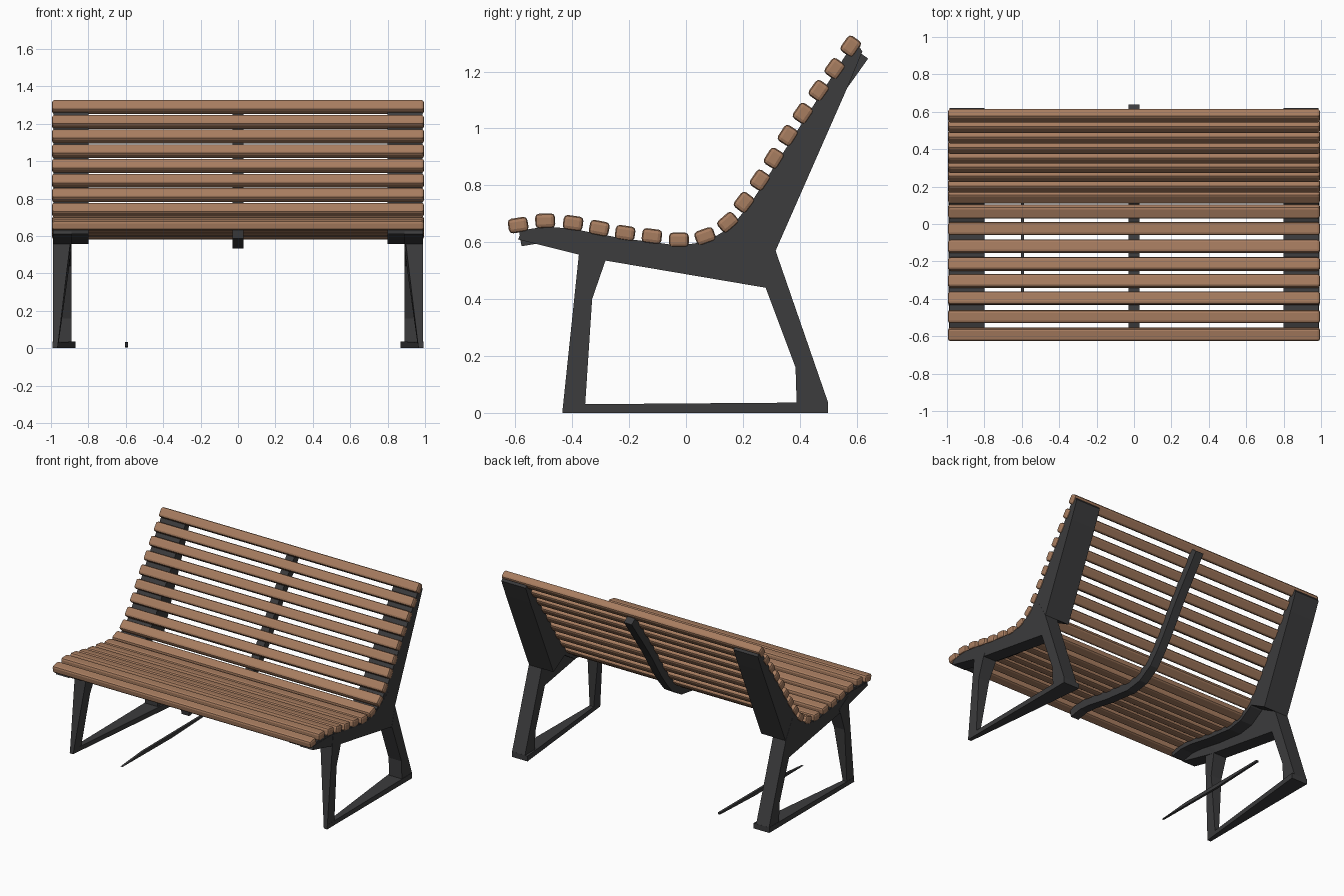
import bpy, bmesh, math
from mathutils import Vector

if "Cube" in bpy.data.objects:
    bpy.data.objects.remove(bpy.data.objects["Cube"])


def material(name, color):
    m = bpy.data.materials.new(name)
    m.diffuse_color = (*color, 1)
    m.use_nodes = True
    m.node_tree.nodes["Principled BSDF"].inputs["Base Color"].default_value = m.diffuse_color
    return m


WOOD = material("warm wood", (0.39, 0.205, 0.117))
METAL = material("charcoal metal", (0.045, 0.045, 0.047))

# Slat centres (y, z) along the seat and up the back
PATH = [Vector(p) for p in (
    (-0.59, 0.66), (-0.495, 0.675), (-0.397, 0.667), (-0.305, 0.649), (-0.214, 0.632),
    (-0.12, 0.621), (-0.025, 0.608), (0.067, 0.621), (0.147, 0.67), (0.204, 0.74),
    (0.26, 0.818), (0.309, 0.895), (0.358, 0.975), (0.411, 1.053), (0.467, 1.133),
    (0.523, 1.21), (0.579, 1.289))]


def tangent(i):
    a, b = PATH[max(i - 1, 0)], PATH[min(i + 1, len(PATH) - 1)]
    return (b - a).normalized()


def prism(name, pts, x_out, mat, side=1, bevel=0.0):
    """Close a (y, z, inner x) outline against the plane x_out."""
    bm = bmesh.new()
    inner = [bm.verts.new((side * x, y, z)) for y, z, x in pts]
    outer = [bm.verts.new((side * x_out, y, z)) for y, z, x in pts]
    bm.faces.new(inner)
    bm.faces.new(outer[::-1])
    n = len(pts)
    for i in range(n):
        j = (i + 1) % n
        bm.faces.new((inner[j], inner[i], outer[i], outer[j]))
    bmesh.ops.recalc_face_normals(bm, faces=bm.faces)
    me = bpy.data.meshes.new(name)
    bm.to_mesh(me)
    bm.free()
    me.materials.append(mat)
    ob = bpy.data.objects.new(name, me)
    bpy.context.collection.objects.link(ob)
    if bevel:
        mod = ob.modifiers.new("soft edges", "BEVEL")
        mod.width = bevel
        mod.segments = 2
    return ob


def ribbon(first, last, near, far, x):
    """Outline of a strip running beneath the slats."""
    top, low = [], []
    for i in range(first, last):
        t = tangent(i)
        n = Vector((t.y, -t.x))
        top.append((*(PATH[i] + n * near), x))
        low.append((*(PATH[i] + n * far), x))
    return top + low[::-1]


# Wooden slats with rounded edges
for i, c in enumerate(PATH):
    t = tangent(i)
    n = Vector((-t.y, t.x))
    w, h = (0.035, 0.026) if i < 9 else (0.033, 0.028)
    pts = [(*(c + t * a * w + n * b * h), -0.995)
           for a, b in ((-1, -1), (1, -1), (1, 1), (-1, 1))]
    kind = "seat" if i < 9 else "back"
    prism(f"{kind}_slat_{i + 1}", pts, 0.995, WOOD, bevel=0.014)

# Side frames
SEAT_BEAM = [(-0.59, 0.61), (-0.58, 0.635), (-0.40, 0.638), (-0.2, 0.608), (-0.02, 0.582),
             (0.08, 0.595), (0.17, 0.65), (0.24, 0.70), (0.315, 0.57), (0.28, 0.44),
             (-0.28, 0.535), (-0.37, 0.555)]
REAR_LEG = [(0.28, 0.44), (0.315, 0.57), (0.5, 0.035), (0.5, 0.0), (0.39, 0.0), (0.385, 0.16)]
UPRIGHT = [(0.17, 0.65), (0.22, 0.725), (0.595, 1.31), (0.62, 1.27), (0.57, 1.15), (0.315, 0.57)]
FRONT_LEG = [(-0.37, 0.62, 0.89), (-0.27, 0.56, 0.89), (-0.285, 0.53, 0.89),
             (-0.33, 0.4, 0.907), (-0.355, 0.02, 0.96), (-0.435, 0.0, 0.965)]
FLOOR_BAR = [(-0.435, 0.0, 0.965), (0.5, 0.0, 0.87), (0.5, 0.037, 0.87), (-0.43, 0.03, 0.965)]

for side, word in ((-1, "left"), (1, "right")):
    prism(f"{word}_seat_beam", [(*p, 0.89) for p in SEAT_BEAM], 0.988, METAL, side)
    prism(f"{word}_rear_leg", [(*p, 0.89) for p in REAR_LEG], 0.989, METAL, side)
    prism(f"{word}_back_upright", [(*p, 0.80) for p in UPRIGHT], 0.987, METAL, side)
    prism(f"{word}_front_leg", FRONT_LEG, 0.99, METAL, side)
    prism(f"{word}_floor_bar", FLOOR_BAR, 0.991, METAL, side)
    prism(f"{word}_seat_flange", ribbon(0, 10, 0.02, 0.05, 0.80), 0.986, METAL, side)

# Central support bent under seat and back
prism("centre_support", ribbon(0, 17, 0.02, 0.075, -0.03), 0.03, METAL)

# Thin loose rod on the floor
prism("floor_rod", [(-0.43, 0.01, -0.604), (0.1, 0.005, -0.604), (0.49, 0.02, -0.604),
                    (0.49, 0.032, -0.604), (-0.2, 0.03, -0.604)], -0.588, METAL)
